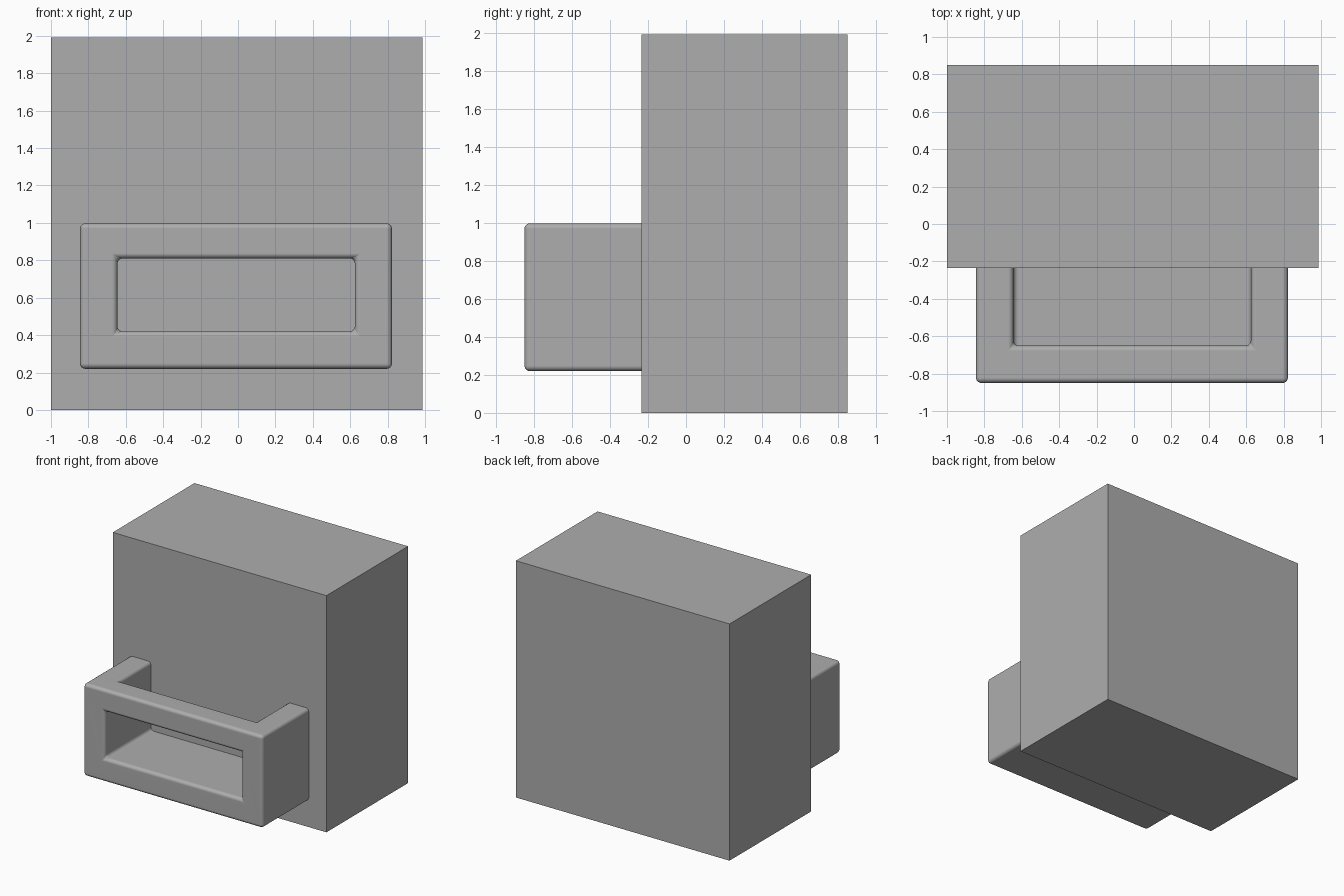
import bpy

if "Cube" in bpy.data.objects:
    bpy.data.objects.remove(bpy.data.objects["Cube"])


def box(name, x, y, z):
    """Axis-aligned box from (min, max) ranges."""
    bpy.ops.mesh.primitive_cube_add(size=1, location=[sum(r) / 2 for r in (x, y, z)])
    ob = bpy.context.object
    ob.name = name
    ob.scale = [r[1] - r[0] for r in (x, y, z)]
    bpy.ops.object.transform_apply(location=False, rotation=False, scale=True)
    return ob


def apply(ob, mod):
    bpy.context.view_layer.objects.active = ob
    bpy.ops.object.modifier_apply(modifier=mod.name)


def boolean(ob, other, operation):
    mod = ob.modifiers.new("boolean", 'BOOLEAN')
    mod.object, mod.operation, mod.solver = other, operation, 'EXACT'
    apply(ob, mod)
    bpy.data.objects.remove(other)


FRONT = -0.235
X_IN, SILL = (-0.645, 0.625), 0.42

# Main block with sharp edges
body = box("body_with_tray", (-1.0, 0.987), (FRONT, 0.85), (0.0, 1.99))

# Front tray: open at the top, with a window through its front wall
tray = box("tray", (-0.845, 0.823), (-0.85, -0.1), (0.22, 0.997))
cutter = box("well", X_IN, (-0.65, 0.1), (SILL, 1.2))
boolean(cutter, box("window", X_IN, (-1.0, -0.5), (SILL, 0.81)), 'UNION')
boolean(tray, cutter, 'DIFFERENCE')

# Rounded outer corners and rims
mod = tray.modifiers.new("bevel", 'BEVEL')
mod.width, mod.segments, mod.limit_method = 0.028, 4, 'ANGLE'
apply(tray, mod)

# Fuse tray to block
boolean(body, tray, 'UNION')

# Dark grey finish
grey = bpy.data.materials.new("dark_grey")
grey.diffuse_color = (0.42, 0.42, 0.42, 1)
grey.use_nodes = True
grey.node_tree.nodes["Principled BSDF"].inputs["Base Color"].default_value = grey.diffuse_color
body.data.materials.clear()
body.data.materials.append(grey)

bpy.ops.object.select_all(action='DESELECT')
body.select_set(True)
bpy.context.view_layer.objects.active = body
bpy.ops.object.shade_smooth_by_angle()
mod = body.modifiers.new("flat_faces", 'WEIGHTED_NORMAL')
mod.keep_sharp = True
apply(body, mod)
